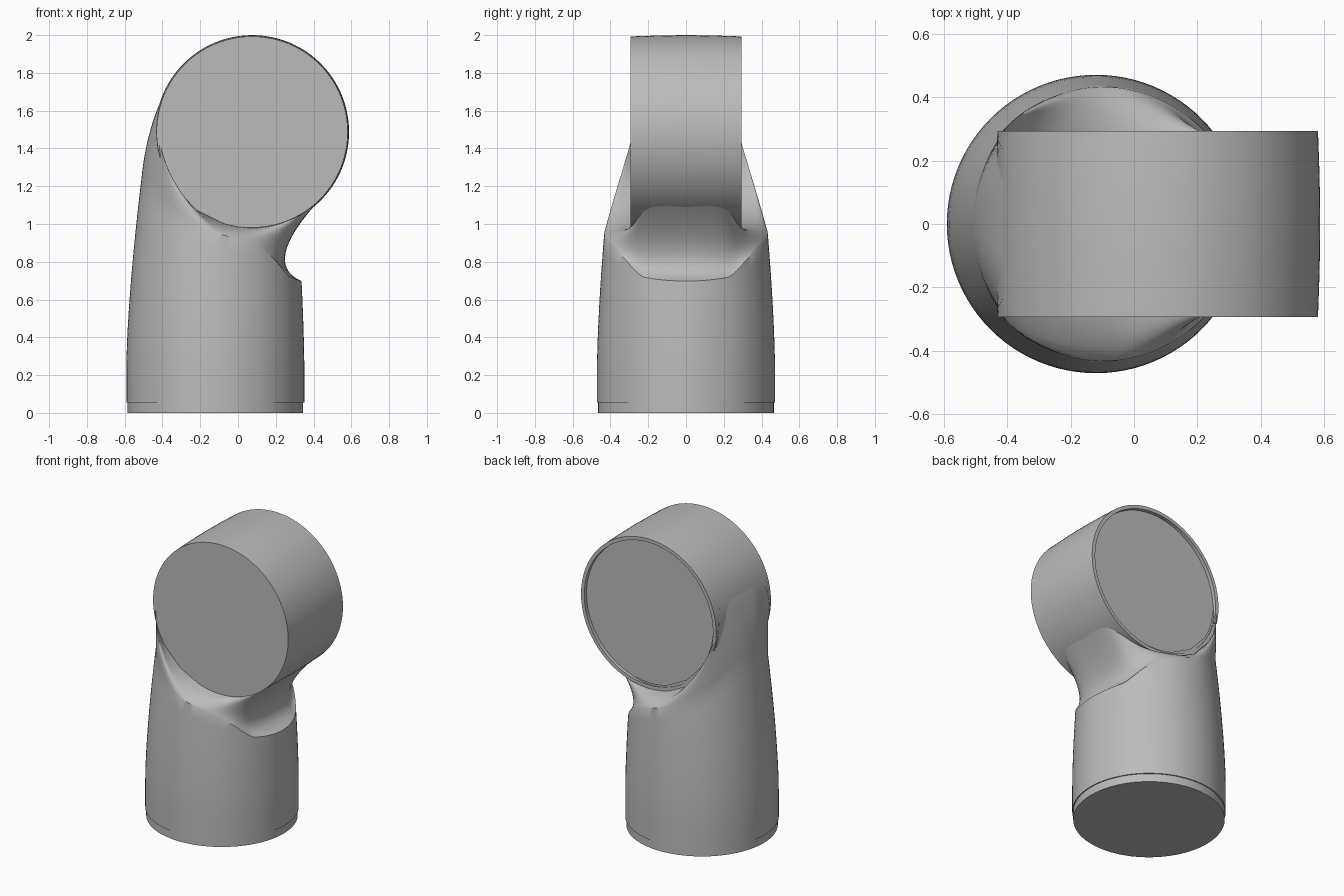
import bpy, bmesh, math
from mathutils import Vector

cube = bpy.data.objects.get("Cube")
if cube:
    bpy.data.objects.remove(cube)

grey = bpy.data.materials.new("plain grey")
grey.use_nodes = True
COLOUR = (0.5, 0.5, 0.5, 1)
grey.diffuse_color = COLOUR
grey.node_tree.nodes["Principled BSDF"].inputs["Base Color"].default_value = COLOUR

N = 96
HEAD = Vector((0.075, 0, 1.487))
HALF = 0.293


def skin(name, rings, cap_start, cap_end):
    """Loft closed rings of points into one smooth-shaded object."""
    bm = bmesh.new()
    loops = [[bm.verts.new(p) for p in ring] for ring in rings]
    for a, b in zip(loops, loops[1:]):
        for i in range(len(a)):
            j = (i + 1) % len(a)
            bm.faces.new((a[i], a[j], b[j], b[i]))
    if cap_start:
        bm.faces.new(loops[0][::-1])
    if cap_end:
        bm.faces.new(loops[-1])
    bmesh.ops.recalc_face_normals(bm, faces=bm.faces)
    mesh = bpy.data.meshes.new(name)
    bm.to_mesh(mesh)
    bm.free()
    mesh.materials.append(grey)
    obj = bpy.data.objects.new(name, mesh)
    bpy.context.collection.objects.link(obj)
    bpy.ops.object.select_all(action='DESELECT')
    obj.select_set(True)
    bpy.context.view_layer.objects.active = obj
    bpy.ops.object.shade_smooth_by_angle(angle=math.radians(32))
    return obj


def head_point(phi, y, r):
    return HEAD + Vector((r * math.cos(phi), y, r * math.sin(phi)))


def body_point(a, z):
    """Point on the tapering, slightly leaning sleeve."""
    t = max(0, (z - 0.25) / 0.95) ** 1.5
    r = 0.471 - 0.06 * t
    return Vector((-0.12 + 0.015 * t + r * math.cos(a), r * math.sin(a), z))


# Height of the slanted shoulder edge, by x
EDGE = [(-0.53, 1.24), (-0.48, 1.18), (-0.4, 1.09), (-0.3, 1.03), (-0.12, 0.955),
        (0, 0.92), (0.13, 0.87), (0.2, 0.81), (0.27, 0.72), (0.34, 0.695)]


def edge_height(x):
    for (x0, z0), (x1, z1) in zip(EDGE, EDGE[1:]):
        if x <= x1:
            t = max(0, (x - x0) / (x1 - x0))
            return z0 + (z1 - z0) * t
    return EDGE[-1][1]


def power(v, p):
    return math.copysign(abs(v) ** p, v)


angles = [2 * math.pi * i / N for i in range(N)]
edge = [body_point(a, edge_height(-0.105 + 0.437 * math.cos(a))) for a in angles]


def seat(a, r):
    """Rounded footprint of the neck wrapped around the head."""
    phi = math.radians(-127 + 80 * power(math.cos(a), 0.5))
    return head_point(phi, 0.287 * power(math.sin(a), 0.5), r)


# Base collar
collar = [[Vector((-0.12 + 0.465 * math.cos(a), 0.465 * math.sin(a), z)) for a in angles]
          for z in (0, 0.055)]
rings = collar + [[body_point(a, 0.056) for a in angles]]

# Sleeve up to the shoulder edge
for k in range(1, 13):
    t = k / 12
    rings.append([body_point(a, 0.056 + (e.z - 0.056) * t) for a, e in zip(angles, edge)])

# Neck: blend from the shoulder edge to the head
for k in range(1, 13):
    t = k / 12
    ring = []
    for a, e in zip(angles, edge):
        top = seat(a, 0.508)
        right, left = max(0, math.cos(a)) ** 2, max(0, -math.cos(a)) ** 2
        bend = (Vector((-0.255, 0, -0.12)) * right + Vector((-0.04, 0, 0.035)) * left
                + Vector((0, 0.03 * math.sin(a), 0.02)) * math.sin(a) ** 2)
        mid = (e + top) / 2 + bend
        ring.append(e * (1 - t) ** 2 + mid * 2 * t * (1 - t) + top * t * t)
    rings.append(ring)
rings.append([seat(a, 0.47) for a in angles])
skin("lower_sleeve", rings, True, False)

# Head drum: slightly barrelled, closed in front, recessed cover at the back
profile = [(0.506, -HALF), (0.511, -0.15), (0.513, 0), (0.511, 0.15),
           (0.506, HALF), (0.482, HALF), (0.482, HALF - 0.025)]
drum = skin("head_drum", [[head_point(a, y, r) for a in angles] for r, y in profile], True, True)

# Small notch in the back rim
bpy.ops.mesh.primitive_cube_add(size=1, location=head_point(math.radians(195), HALF, 0.5))
cutter = bpy.context.object
cutter.name = "notch_cutter"
cutter.scale = (0.08, 0.036, 0.02)
cutter.hide_render = True
cutter.data.materials.append(grey)
cut = drum.modifiers.new("notch", 'BOOLEAN')
cut.operation = 'DIFFERENCE'
cut.object = cutter
bpy.context.view_layer.objects.active = drum
bpy.ops.object.modifier_apply(modifier=cut.name)
bpy.data.objects.remove(cutter)
